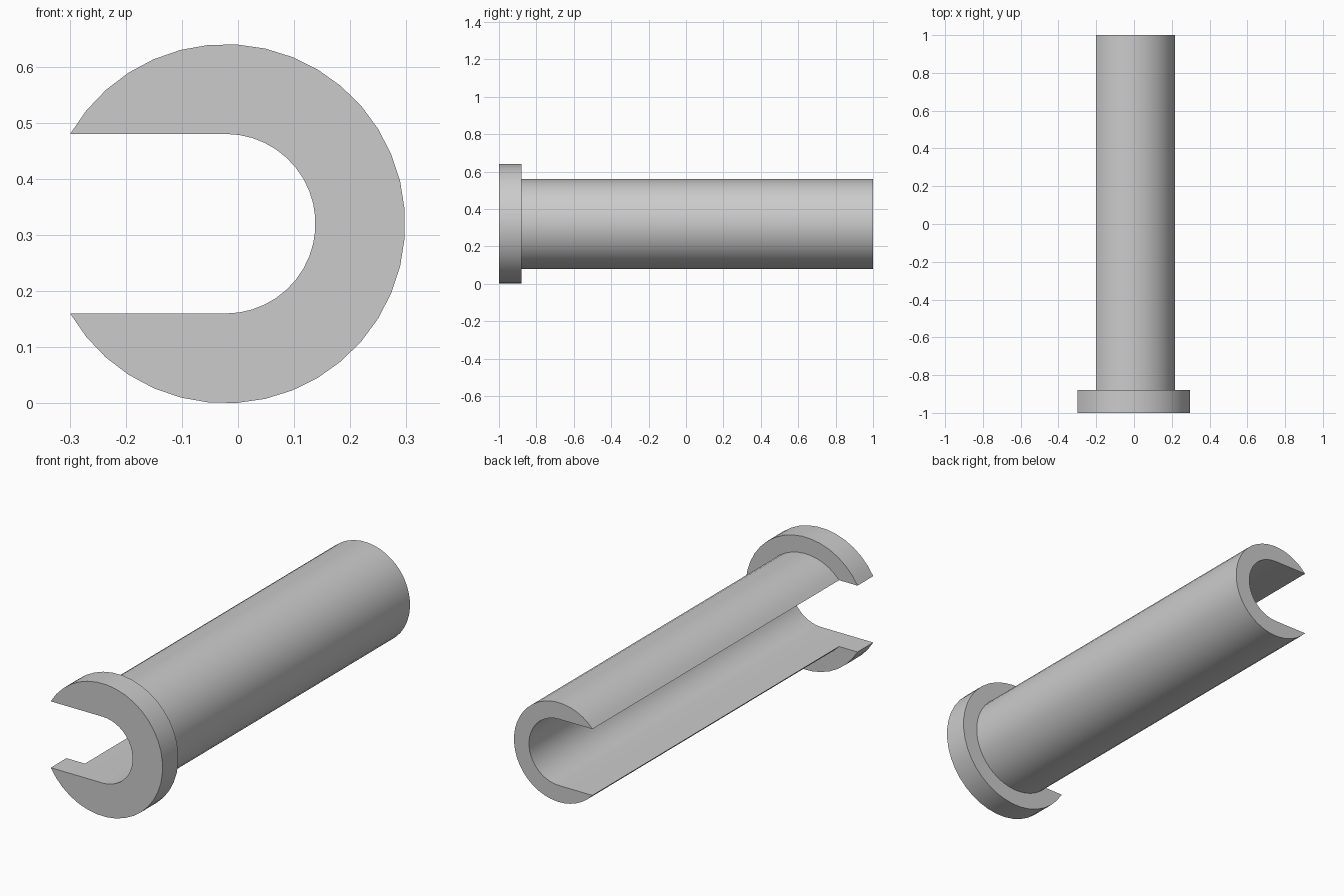
import bpy, bmesh
from math import sin, cos, asin, pi, radians

cube = bpy.data.objects.get("Cube")
if cube:
    bpy.data.objects.remove(cube)

CX, CZ = -0.022, 0.32       # bore axis
BORE = 0.16                 # bore radius and half height of the slot
OUTER_STEPS, BORE_STEPS = 33, 21

grey = bpy.data.materials.new("plain grey")
grey.use_nodes = True
grey.diffuse_color = (0.6, 0.6, 0.6, 1)
grey.node_tree.nodes["Principled BSDF"].inputs["Base Color"].default_value = (0.6, 0.6, 0.6, 1)


def arc(radius, start, steps):
    """Points from angle start round the +x side to -start."""
    angles = [start * (1 - 2 * i / steps) for i in range(steps + 1)]
    return [(CX + radius * cos(a), CZ + radius * sin(a)) for a in angles]


def section(bm, radius, y):
    """C-shaped ring: outer arc, then the bore arc backwards."""
    outline = arc(radius, pi - asin(BORE / radius), OUTER_STEPS)
    outline += reversed(arc(BORE, pi / 2, BORE_STEPS))
    return [bm.verts.new((x, y, z)) for x, z in outline]


bm = bmesh.new()
# flange front, flange back, barrel start, barrel end
rings = [section(bm, r, y) for r, y in
         ((0.32, -1), (0.32, -0.88), (0.24, -0.88), (0.24, 1))]
count = len(rings[0])
for step, (a, b) in enumerate(zip(rings, rings[1:])):
    # the shoulder only spans the outer arc; the bore runs straight through
    for i in range(OUTER_STEPS if step == 1 else count):
        j = (i + 1) % count
        bm.faces.new((a[i], a[j], b[j], b[i]))
bm.faces.new(rings[0])
bm.faces.new(rings[-1])
bmesh.ops.remove_doubles(bm, verts=bm.verts, dist=0.0001)
bmesh.ops.recalc_face_normals(bm, faces=bm.faces)

mesh = bpy.data.meshes.new("slotted_flanged_sleeve")
bm.to_mesh(mesh)
bm.free()
mesh.materials.append(grey)
sleeve = bpy.data.objects.new("slotted_flanged_sleeve", mesh)
bpy.context.collection.objects.link(sleeve)

bpy.ops.object.select_all(action="DESELECT")
sleeve.select_set(True)
bpy.context.view_layer.objects.active = sleeve
bpy.ops.object.shade_smooth_by_angle(angle=radians(30))
